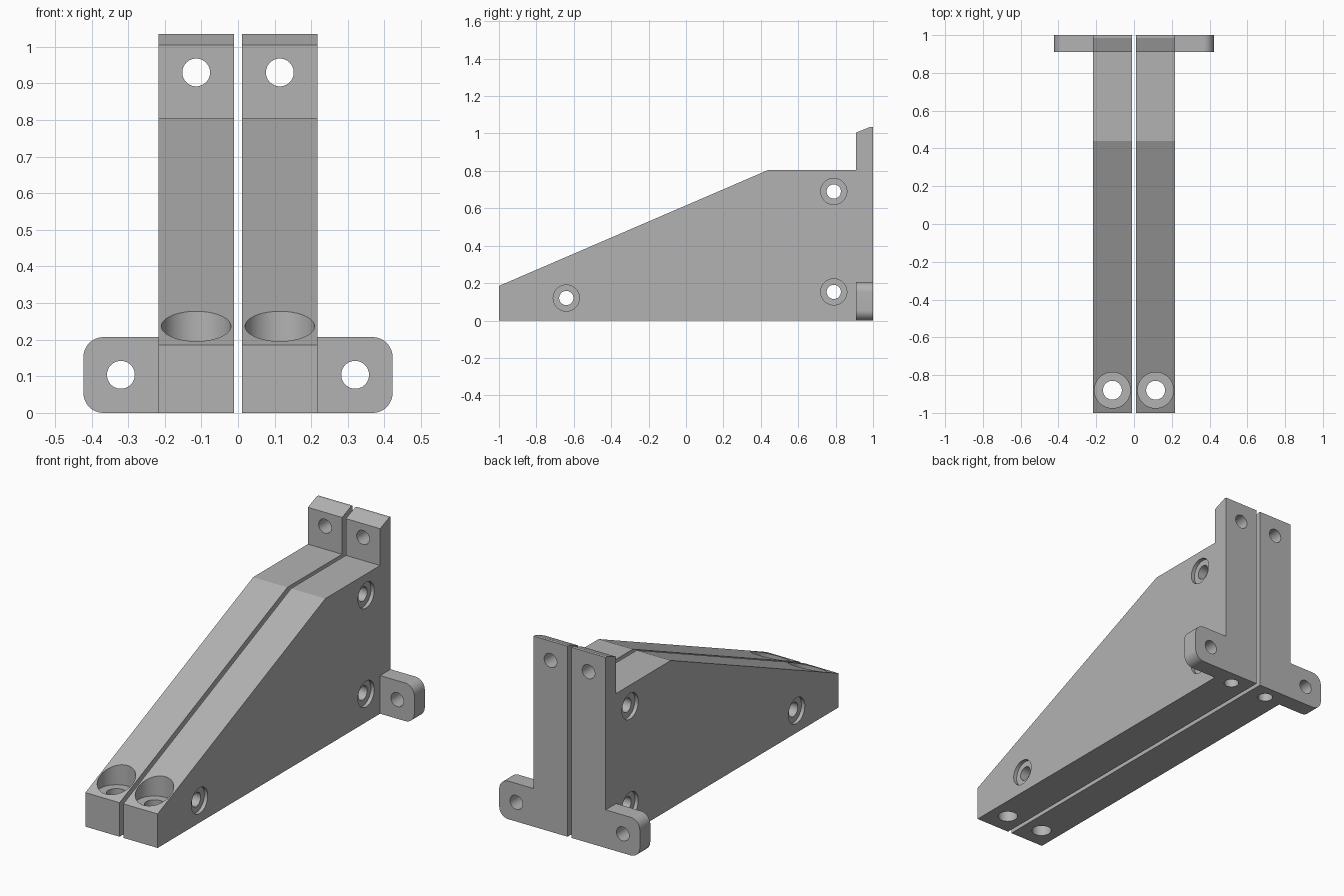
import bpy, bmesh
from math import pi, radians, sin, cos
from mathutils import Matrix

cube = bpy.data.objects.get("Cube")
if cube:
    bpy.data.objects.remove(cube, do_unlink=True)

grey = bpy.data.materials.new("plain grey")
grey.use_nodes = True
colour = (0.45, 0.45, 0.45, 1)
grey.diffuse_color = colour
grey.node_tree.nodes["Principled BSDF"].inputs["Base Color"].default_value = colour

INNER, OUTER, TAB_END = 0.0115, 0.217, 0.4225
MID = (INNER + OUTER) / 2
BACK, POST = 1.0, 0.91


def prism(name, points, offset):
    """Extrude a closed outline of 3D points along offset."""
    bm = bmesh.new()
    face = bm.faces.new([bm.verts.new(p) for p in points])
    new = bmesh.ops.extrude_face_region(bm, geom=[face])["geom"]
    bmesh.ops.translate(bm, vec=offset, verts=[v for v in new if isinstance(v, bmesh.types.BMVert)])
    bmesh.ops.recalc_face_normals(bm, faces=bm.faces)
    return finish(name, bm)


def finish(name, bm):
    mesh = bpy.data.meshes.new(name)
    bm.to_mesh(mesh)
    bm.free()
    mesh.materials.append(grey)
    obj = bpy.data.objects.new(name, mesh)
    bpy.context.collection.objects.link(obj)
    return obj


def combine(target, other, operation):
    """Apply a boolean and remove the helper."""
    mod = target.modifiers.new("combine", "BOOLEAN")
    mod.object, mod.operation, mod.solver = other, operation, "EXACT"
    bpy.context.view_layer.objects.active = target
    bpy.ops.object.modifier_apply(modifier=mod.name)
    bpy.data.objects.remove(other, do_unlink=True)


def drill(target, axis, centre, radius, length):
    """Cut a round hole centred on a point along an axis."""
    turn = {"x": Matrix.Rotation(pi / 2, 4, "Y"),
            "y": Matrix.Rotation(pi / 2, 4, "X"),
            "z": Matrix.Identity(4)}[axis]
    bm = bmesh.new()
    bmesh.ops.create_cone(bm, cap_ends=True, segments=48, radius1=radius, radius2=radius,
                          depth=length, matrix=Matrix.Translation(centre) @ turn)
    cutter = finish("cutter", bm)
    cutter.hide_render = True
    combine(target, cutter, "DIFFERENCE")


# Sloping side plate with the upright post
side = [(-1, 0), (-1, 0.185), (0.44, 0.805), (POST, 0.805), (POST, 1.005),
        (0.985, 1.035), (BACK, 1.035), (BACK, 0)]
bracket = prism("left_bracket", [(INNER, y, z) for y, z in side], (OUTER - INNER, 0, 0))

# Mounting tab with rounded outer corners
TAB_TOP, R = 0.207, 0.055
tab = [(MID, 0)]
for cz, start in ((R, -90), (TAB_TOP - R, 0)):
    for i in range(13):
        a = radians(start + i * 7.5)
        tab.append((TAB_END - R + R * cos(a), cz + R * sin(a)))
tab.append((MID, TAB_TOP))
combine(bracket, prism("tab", [(x, POST, z) for x, z in tab], (0, BACK - POST, 0)), "UNION")

# Screw holes through tab and post
drill(bracket, "y", (0.32, 0.95, 0.104), 0.038, 0.3)
drill(bracket, "y", (MID, 0.95, 0.93), 0.038, 0.3)

# Sideways bolt holes with shallow outer recesses
for y, z in ((-0.64, 0.12), (0.79, 0.69), (0.79, 0.153)):
    drill(bracket, "x", (OUTER, y, z), 0.07, 0.04)
    drill(bracket, "x", (MID, y, z), 0.038, 0.5)

# Vertical front hole with a wide recess, and a blind hole under the back
drill(bracket, "z", (MID, -0.88, 0.165 + 0.25), 0.095, 0.5)
drill(bracket, "z", (MID, -0.88, 0.1), 0.05, 0.5)
drill(bracket, "z", (MID, 0.92, 0), 0.038, 0.2)

# Mirrored right half
mirrored = bmesh.new()
mirrored.from_mesh(bracket.data)
bmesh.ops.scale(mirrored, vec=(-1, 1, 1), verts=mirrored.verts)
bmesh.ops.reverse_faces(mirrored, faces=mirrored.faces)
right = finish("right_bracket", mirrored)

for obj in (bracket, right):
    bpy.ops.object.select_all(action="DESELECT")
    obj.select_set(True)
    bpy.context.view_layer.objects.active = obj
    bpy.ops.object.shade_smooth_by_angle(angle=radians(20))
